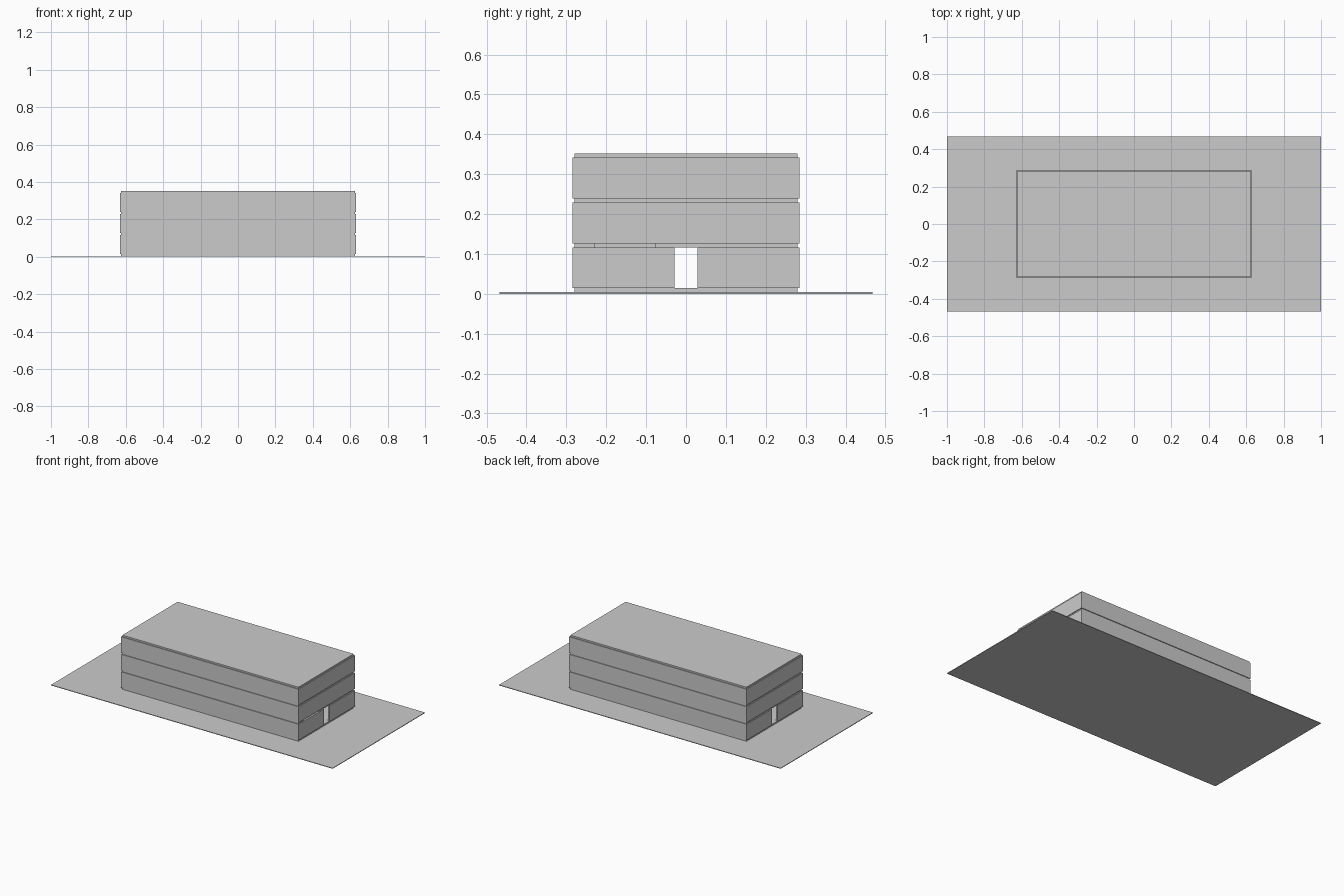
import bpy

if "Cube" in bpy.data.objects:
    bpy.data.objects.remove(bpy.data.objects["Cube"], do_unlink=True)

GREY = (0.6, 0.6, 0.6, 1)
concrete = bpy.data.materials.new("concrete grey")
concrete.use_nodes = True
concrete.diffuse_color = GREY
concrete.node_tree.nodes["Principled BSDF"].inputs["Base Color"].default_value = GREY


def box(name, x, y, z):
    """Box from (low, high) ranges on each axis."""
    spans = (x, y, z)
    bpy.ops.mesh.primitive_cube_add(size=1, location=[(a + b) / 2 for a, b in spans])
    ob = bpy.context.object
    ob.name = name
    ob.scale = [b - a for a, b in spans]
    bpy.ops.object.transform_apply(location=False, rotation=False, scale=True)
    ob.data.materials.append(concrete)
    return ob


GROUND, SLAB, PITCH = 0.004, 0.01, 0.1125
WALL_X, WALL_Y, THICK, INSET = 0.63, 0.285, 0.012, 0.005
SLAB_X, SLAB_Y = WALL_X - INSET, WALL_Y - INSET
DOOR = 0.029
STAIR_BACK, STAIR_FRONT, STAIR_X = -0.078, -0.23, 0.54

# Site plate
box("ground_plate", (-1, 1), (-0.468, 0.468), (0, GROUND))

# Floor slabs and roof, set back from the wall faces
for level in range(4):
    z = GROUND + level * PITCH
    heights = (z, z + SLAB)
    if level == 1:
        # Stair opening at the left edge of the upper floor
        box("first_floor_slab", (-SLAB_X, STAIR_X), (-SLAB_Y, SLAB_Y), heights)
        box("first_floor_front_strip", (STAIR_X, SLAB_X), (-SLAB_Y, STAIR_FRONT), heights)
        box("first_floor_back_strip", (STAIR_X, SLAB_X), (STAIR_BACK, SLAB_Y), heights)
    else:
        box("roof_slab" if level == 3 else f"floor_slab_{level}",
            (-SLAB_X, SLAB_X), (-SLAB_Y, SLAB_Y), heights)

# Wall rings for each storey, with a doorway in both ground floor ends
for storey in range(3):
    low = GROUND + storey * PITCH + SLAB
    heights = (low, low + PITCH - SLAB)
    for side, name in ((-1, "front_wall"), (1, "back_wall")):
        y = sorted((side * WALL_Y, side * (WALL_Y - THICK)))
        box(f"{name}_{storey}", (-WALL_X, WALL_X), y, heights)
    inner = WALL_Y - THICK
    for side, name in ((-1, "right_wall"), (1, "left_wall")):
        x = sorted((side * WALL_X, side * (WALL_X - THICK)))
        pieces = [(-inner, inner)] if storey else [(-inner, -DOOR), (DOOR, inner)]
        for i, y in enumerate(pieces):
            box(f"{name}_{storey}_{i}", x, y, heights)

# Inner stair rising towards the front
STEPS = 10
going = (STAIR_BACK - STAIR_FRONT) / STEPS
rise = PITCH / (STEPS + 1)
for i in range(STEPS):
    y = STAIR_BACK - i * going
    top = GROUND + SLAB + (i + 1) * rise
    box(f"stair_step_{i}", (STAIR_X + 0.005, WALL_X - THICK - 0.005),
        (y - going, y), (max(GROUND + SLAB, top - 2 * rise), top))
